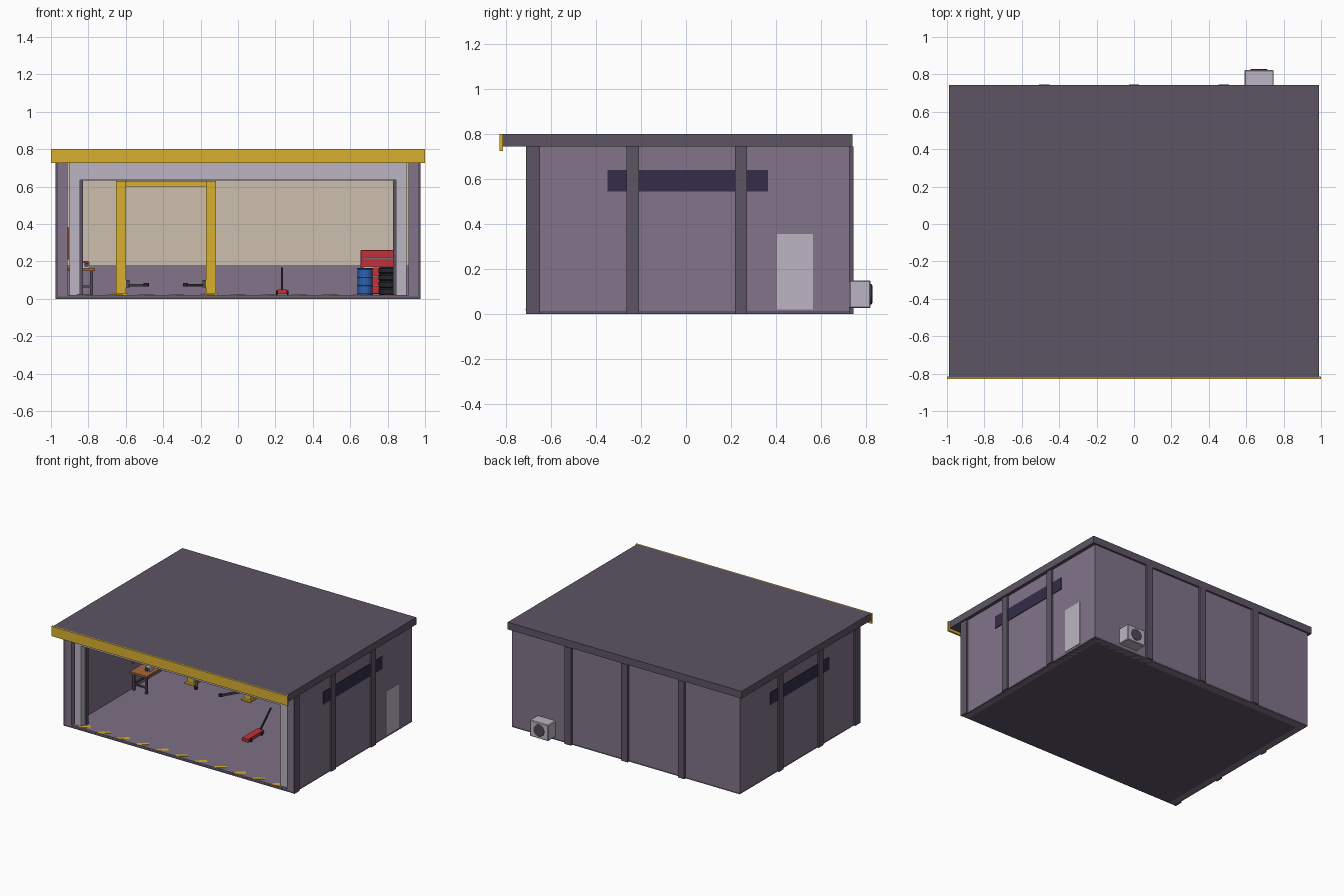
import bpy, bmesh, math
from mathutils import Vector

if "Cube" in bpy.data.objects:
    bpy.data.objects.remove(bpy.data.objects["Cube"])


def material(name, hex_colour):
    rgb = [int(hex_colour[i:i + 2], 16) / 255 for i in (0, 2, 4)]
    m = bpy.data.materials.new(name)
    m.diffuse_color = [((c + 0.055) / 1.055) ** 2.4 for c in rgb] + [1]
    m.use_nodes = True
    m.node_tree.nodes["Principled BSDF"].inputs["Base Color"].default_value = m.diffuse_color
    return m


WALL = material("mauve_wall", "82748a")
DARK = material("dark_trim", "5c5565")
FLOOR = material("floor", "7d7083")
LIGHT = material("pale_frame", "bcb5c3")
YELLOW = material("yellow", "d9b030")
TAN = material("tan_paint", "ccbfae")
GLASS = material("dark_glass", "332d48")
RED = material("red", "c4313a")
BLUE = material("blue", "2f62b0")
BLACK = material("rubber", "26262b")
WOOD = material("wood", "a8683c")
STEEL = material("steel", "4c4a55")


def finish(name, bm, mat):
    bmesh.ops.recalc_face_normals(bm, faces=bm.faces)
    me = bpy.data.meshes.new(name)
    bm.to_mesh(me)
    bm.free()
    me.materials.append(mat)
    ob = bpy.data.objects.new(name, me)
    bpy.context.collection.objects.link(ob)
    return ob


def box(name, x, y, z, mat, bevel=0):
    """Box from (min, max) pairs on each axis."""
    bm = bmesh.new()
    bmesh.ops.create_cube(bm, size=1)
    for v in bm.verts:
        v.co = [(r[0] + r[1]) / 2 + c * (r[1] - r[0]) for r, c in zip((x, y, z), v.co)]
    ob = finish(name, bm, mat)
    if bevel:
        mod = ob.modifiers.new("bevel", "BEVEL")
        mod.width, mod.segments = bevel, 1
    return ob


def pair(name, x, y, z, mat, centre=0):
    """Box and its mirror image across x = centre."""
    box(name + "_right", x, y, z, mat)
    box(name + "_left", (2 * centre - x[1], 2 * centre - x[0]), y, z, mat)


def bar(name, a, b, w, h, mat):
    """Rectangular bar between two points."""
    a, b = Vector(a), Vector(b)
    ob = box(name, (-w / 2, w / 2), (-h / 2, h / 2), (0, (b - a).length), mat)
    ob.location = a
    ob.rotation_euler = (b - a).to_track_quat('Z', 'Y').to_euler()
    return ob


def lathe(name, profile, loc, mat, sides=16, closed=False):
    """Revolve an (r, z) profile; open profiles are capped."""
    bm = bmesh.new()
    rings = [[bm.verts.new((r * math.cos(2 * math.pi * i / sides),
                            r * math.sin(2 * math.pi * i / sides), z))
              for i in range(sides)] for r, z in profile]
    links = list(zip(rings, rings[1:])) + ([(rings[-1], rings[0])] if closed else [])
    for a, b in links:
        for i in range(sides):
            j = (i + 1) % sides
            bm.faces.new((a[i], a[j], b[j], b[i]))
    if not closed:
        bm.faces.new(rings[0])
        bm.faces.new(rings[-1])
    ob = finish(name, bm, mat)
    ob.location = loc
    return ob


# Shell: slab, walls, roof and fascia
box("base_slab", (-.965, .965), (-.71, .728), (0, .012), DARK)
box("floor", (-.964, .964), (-.709, .727), (.012, .02), FLOOR)
pair("side_wall", (.912, .965), (-.71, .728), (0, .745), WALL)
box("back_wall", (-.912, .912), (.67, .728), (0, .745), WALL)
box("back_upper_panel", (-.912, .912), (.664, .67), (.18, .745), TAN)
box("roof", (-.99, .99), (-.82, .742), (.745, .8), DARK)
box("fascia", (-1, 1), (-.83, -.815), (.725, .8), YELLOW)

# Outer pilasters, windows, side door
for i, (y0, y1) in enumerate([(-.712, -.65), (-.265, -.21), (.218, .272)]):
    pair(f"side_pilaster_{i}", (.963, .977), (y0, y1), (0, .745), DARK)
for i, x in enumerate((-.48, 0, .48)):
    box(f"back_pilaster_{i}", (x - .027, x + .027), (.726, .746), (0, .745), DARK)
pair("strip_window", (.96, .970), (-.35, .365), (.545, .64), GLASS)
box("side_door", (.96, .969), (.405, .565), (.02, .355), LIGHT)

# Front opening frame, door guides and rolled door
pair("door_jamb", (.845, .9), (-.69, -.645), (.02, .745), LIGHT)
box("door_header", (-.9, .9), (-.69, -.645), (.635, .745), LIGHT)
pair("door_guide", (.83, .848), (-.645, -.62), (.02, .66), DARK)
box("rolled_door", (-.848, .848), (-.645, -.58), (.632, .665), LIGHT)

# Hazard dashes on the threshold
for i in range(11):
    dash = box(f"floor_dash_{i}", (-.042, .042), (-.014, .014), (0, .002), YELLOW)
    dash.location = (-.82 + i * .164, -.68, .02)
    dash.rotation_euler.z = math.radians(38)

# Two-post lift
LX = -.385
pair("lift_post", (-.172, -.118), (.32, .38), (.02, .63), YELLOW, LX)
pair("lift_base", (-.182, -.108), (.30, .40), (.02, .03), YELLOW, LX)
box("lift_crossbeam", (-.6, -.17), (.33, .37), (.6, .63), YELLOW)
pair("lift_carriage", (-.19, -.168), (.325, .375), (.06, .10), STEEL, LX)
for s in (-1, 1):
    for d in (-1, 1):
        end = (LX + s * .105, .35 + d * .16, .073)
        bar(f"lift_arm_{s}_{d}", (LX + s * .195, .35 + d * .01, .073), end, .018, .014, STEEL)
        lathe(f"lift_pad_{s}_{d}", [(.014, -.007), (.014, .011)], end, BLACK, 12)

# Floor jack
box("jack_body", (.21, .262), (-.25, -.06), (.026, .05), RED)
bar("jack_handle", (.236, -.07, .045), (.236, .062, .165), .01, .01, BLACK)
for x in (.207, .265):
    for y in (-.22, -.09):
        w = lathe(f"jack_wheel_{x}_{y}", [(.012, -.004), (.012, .004)], (x, y, .032), BLACK, 10)
        w.rotation_euler.y = math.pi / 2

# Workbench on the left wall with vise, toolbox and tool board
box("bench_top", (-.908, -.765), (-.01, .42), (.15, .165), WOOD)
for x in (-.895, -.79):
    for y in (.005, .39):
        box(f"bench_leg_{x}_{y}", (x, x + .015), (y, y + .015), (.02, .15), STEEL)
for y in (.005, .39):
    box(f"bench_rail_{y}", (-.895, -.775), (y, y + .015), (.06, .07), STEEL)
box("bench_stretcher", (-.895, -.885), (.01, .4), (.06, .07), STEEL)
box("vise", (-.83, -.79), (.06, .11), (.165, .195), LIGHT)
box("vise_jaw", (-.82, -.80), (.05, .065), (.172, .192), STEEL)
box("bench_toolbox", (-.88, -.80), (.2, .31), (.165, .203), RED)
box("tool_board", (-.912, -.904), (.02, .40), (.21, .38), WOOD)

# Tool chest
box("tool_chest", (.655, .85), (.54, .66), (.025, .26), RED, .003)
for i, z in enumerate((.07, .12, .17, .218)):
    box(f"drawer_pull_{i}", (.67, .835), (.53, .541), (z - .004, z + .004), LIGHT)

# Drum and tyre stack
lathe("oil_drum", [(.04, 0), (.043, .004), (.04, .008), (.04, .045), (.043, .05), (.04, .055),
                   (.04, .09), (.043, .095), (.04, .1), (.04, .137), (.043, .141), (.04, .145)],
      (.68, .40, .02), BLUE)
for i in range(4):
    lathe(f"tyre_{i}", [(.034, .002), (.05, 0), (.058, .007), (.058, .03), (.05, .037), (.034, .035)],
          (.808, .36, .02 + i * .0375), BLACK, 18, closed=True)

# Outdoor air unit on the back wall
box("air_unit", (.59, .747), (.728, .823), (.025, .148), LIGHT, .005)
fan = lathe("air_unit_fan", [(.045, -.004), (.045, .005), (.038, .008)], (.668, .822, .087), STEEL, 20)
fan.rotation_euler.x = -math.pi / 2
